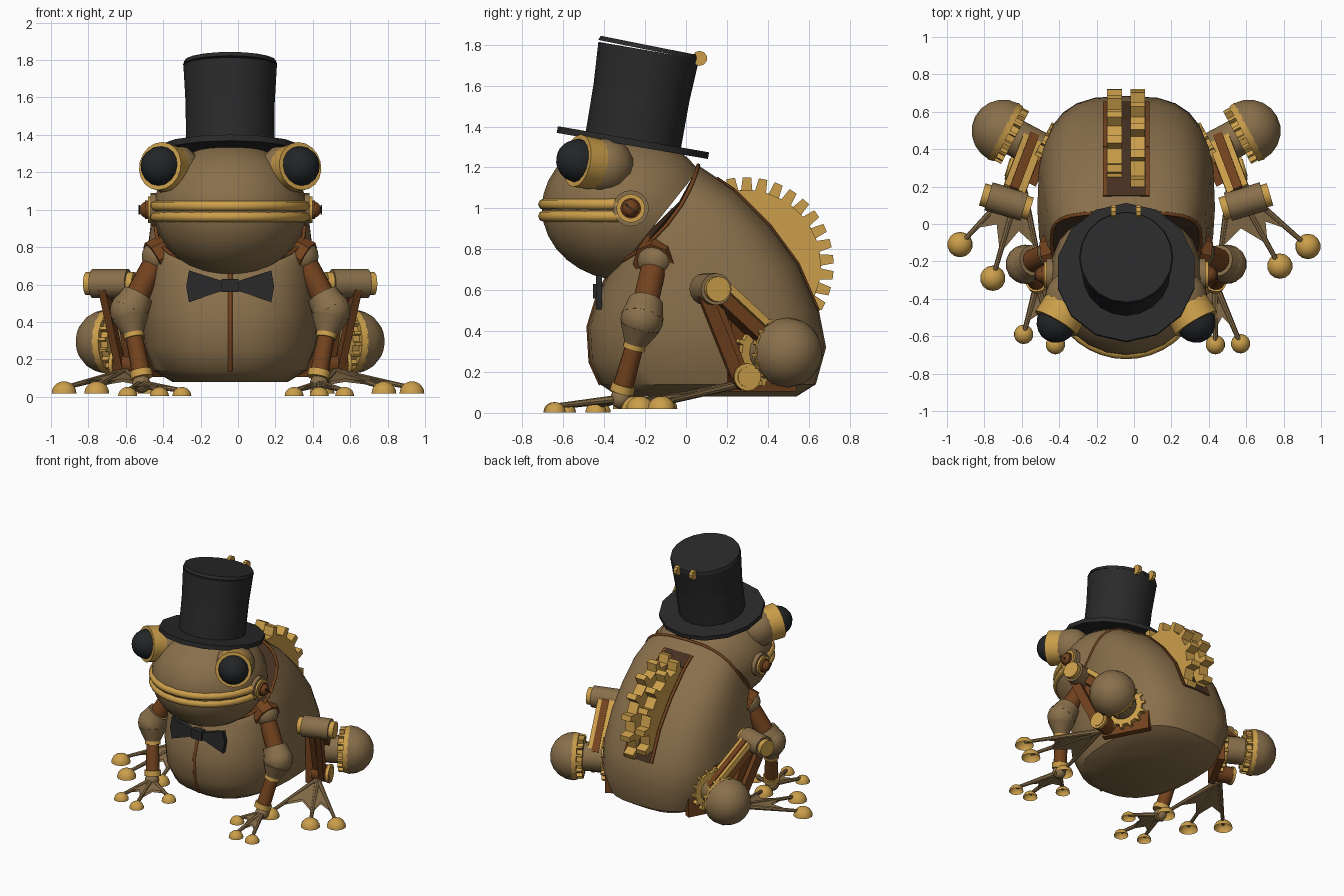
import bpy, bmesh, math
from mathutils import Vector, Matrix

if "Cube" in bpy.data.objects:
    bpy.data.objects.remove(bpy.data.objects["Cube"])

CX = -0.042  # body centre line


def material(name, rgb):
    m = bpy.data.materials.new(name)
    m.use_nodes = True
    m.diffuse_color = (*rgb, 1)
    m.node_tree.nodes["Principled BSDF"].inputs["Base Color"].default_value = (*rgb, 1)
    return m


BROWN = material("bronze brown", (0.25, 0.16, 0.07))
GOLD = material("brass gold", (0.6, 0.345, 0.07))
RED = material("copper red brown", (0.17, 0.055, 0.013))
BLACK = material("felt black", (0.023, 0.023, 0.024))
EYE = material("eye black", (0.016, 0.018, 0.02))
DARK = material("dark hollow", (0.06, 0.03, 0.015))


def finish(name, bm, *mats):
    bmesh.ops.recalc_face_normals(bm, faces=bm.faces)
    for f in bm.faces:
        f.smooth = True
    for e in bm.edges:
        e.smooth = e.calc_face_angle(0) < 0.6
    me = bpy.data.meshes.new(name)
    bm.to_mesh(me)
    bm.free()
    for m in mats:
        me.materials.append(m)
    ob = bpy.data.objects.new(name, me)
    bpy.context.collection.objects.link(ob)
    return ob


def frame(p, axis):
    return Matrix.Translation(p) @ Vector(axis).to_track_quat('Z', 'Y').to_matrix().to_4x4()


def rod(name, a, b, r1, r2, mat, n=14):
    a, b = Vector(a), Vector(b)
    bm = bmesh.new()
    bmesh.ops.create_cone(bm, cap_ends=True, segments=n, radius1=r1, radius2=r2,
                          depth=(b - a).length, matrix=frame((a + b) / 2, b - a))
    return finish(name, bm, mat)


def ball(name, p, r, mat, axis=(0, 0, 1), stretch=(1, 1, 1), half=False, n=14):
    bm = bmesh.new()
    bmesh.ops.create_uvsphere(bm, u_segments=n, v_segments=10, radius=r)
    if half:
        cut = bmesh.ops.bisect_plane(bm, geom=bm.verts[:] + bm.edges[:] + bm.faces[:],
                                     plane_co=(0, 0, 0), plane_no=(0, 0, 1), clear_inner=True)
        bmesh.ops.holes_fill(bm, edges=[e for e in cut["geom_cut"] if isinstance(e, bmesh.types.BMEdge)])
    bmesh.ops.transform(bm, matrix=frame(p, axis) @ Matrix.Diagonal((*stretch, 1)), verts=bm.verts)
    return finish(name, bm, mat)


def beam(name, a, b, side, width, thick, mat):
    """Box bar from a to b; width runs along the side direction."""
    a, b = Vector(a), Vector(b)
    z = (b - a).normalized()
    x = (Vector(side) - z * z.dot(Vector(side))).normalized()
    rot = Matrix((x, z.cross(x), z)).transposed().to_4x4()
    bm = bmesh.new()
    bmesh.ops.create_cube(bm, size=1, matrix=Matrix.Translation((a + b) / 2) @ rot
                          @ Matrix.Diagonal((width, thick, (b - a).length, 1)))
    return finish(name, bm, mat)


def prism(name, pts, mat, depth, matrix=Matrix()):
    bm = bmesh.new()
    f = bm.faces.new([bm.verts.new(p) for p in pts])
    f.normal_update()
    up = f.normal * depth
    ext = bmesh.ops.extrude_face_region(bm, geom=[f])
    bmesh.ops.translate(bm, vec=up, verts=[v for v in ext["geom"] if isinstance(v, bmesh.types.BMVert)])
    bmesh.ops.translate(bm, vec=-up / 2, verts=bm.verts)
    bmesh.ops.transform(bm, matrix=matrix, verts=bm.verts)
    return finish(name, bm, mat)


def gear(name, p, axis, root, tip, teeth, thick, mat, phase=0.0):
    pts = []
    for i in range(teeth):
        for off, r in ((0, root), (0.07, tip), (0.33, tip), (0.4, root)):
            t = math.tau * (i + off + phase) / teeth
            pts.append((r * math.cos(t), r * math.sin(t), 0))
    return prism(name, pts, mat, thick, frame(p, axis))


def tube(name, pts, r, mat, cyclic=False):
    cu = bpy.data.curves.new(name, 'CURVE')
    cu.dimensions = '3D'
    cu.bevel_depth, cu.bevel_resolution, cu.use_fill_caps = r, 2, True
    sp = cu.splines.new('POLY')
    sp.points.add(len(pts) - 1)
    for q, p in zip(sp.points, pts):
        q.co = (*p, 1)
    sp.use_cyclic_u = cyclic
    cu.materials.append(mat)
    ob = bpy.data.objects.new(name, cu)
    bpy.context.collection.objects.link(ob)
    bpy.ops.object.select_all(action='DESELECT')
    ob.select_set(True)
    bpy.context.view_layer.objects.active = ob
    bpy.ops.object.convert(target='MESH')


# Body: tilted rings given by front (y, z), back (y, z), half width and side sag
RINGS = [(-.33, .08, .54, .08, .31, 0), (-.42, .14, .635, .14, .41, 0), (-.47, .25, .685, .32, .465, 0),
         (-.48, .42, .65, .50, .475, 0), (-.44, .55, .55, .73, .46, 0), (-.41, .62, .41, .92, .445, .01),
         (-.385, .67, .24, 1.09, .43, .03), (-.37, .71, .06, 1.21, .40, .06)]
SEG = 28


def body_ring(fy, fz, by, bz, w, sag):
    out = []
    for i in range(SEG):
        c, s = math.cos(math.tau * i / SEG), math.sin(math.tau * i / SEG)
        power = 0.68 if c > 0 else 0.85  # boxier at the back
        k = math.copysign(abs(c) ** power, c)
        side = sag * (1 - k * k)
        out.append(Vector((CX + w * math.copysign(abs(s) ** power, s),
                           (fy + by) / 2 + k * (by - fy) / 2 + side,
                           (fz + bz) / 2 + k * (bz - fz) / 2 - side * .7)))
    return out


bm = bmesh.new()
rows = [[bm.verts.new(p) for p in body_ring(*r)] for r in RINGS]
for lo, hi in zip(rows, rows[1:]):
    for i in range(SEG):
        j = (i + 1) % SEG
        bm.faces.new((lo[i], lo[j], hi[j], hi[i]))
bm.faces.new(rows[0])
bm.faces.new(rows[-1]).material_index = 1
finish("body", bm, BROWN, DARK)
tube("collar_rim", body_ring(*RINGS[-1]), 0.010, RED, True)
tube("belly_seam", [(CX, r[0] + .007, r[1]) for r in RINGS[1:]], 0.014, RED)

# Slot and twin gears on the back
backs = [Vector((CX, r[2], r[3])) for r in RINGS[3:7]]
backs.append(backs[-1].lerp(Vector((CX, RINGS[7][2], RINGS[7][3])), .5))
for a, b in zip(backs, backs[1:]):
    beam("back_slot_frame", a, b, (1, 0, 0), 0.25, 0.008, RED)
    beam("back_slot_hollow", a, b, (1, 0, 0), 0.21, 0.012, DARK)
for x, ph in ((-.063, 0), (.062, .5)):
    gear("back_gear", (CX + x, .29, .72), (1, 0, 0), .37, .432, 17, .08, GOLD, ph)

# Head: ellipsoid cut by the tilted neck plane
bm = bmesh.new()
bmesh.ops.create_uvsphere(bm, u_segments=24, v_segments=16, radius=1,
                          matrix=Matrix.Translation((CX, -.29, 1.0)) @ Matrix.Diagonal((.41, .415, .355, 1)))
cut = bmesh.ops.bisect_plane(bm, geom=bm.verts[:] + bm.edges[:] + bm.faces[:], plane_co=(0, .07, 1.2),
                             plane_no=(0, .78, -.62), clear_outer=True)
bmesh.ops.holes_fill(bm, edges=[e for e in cut["geom_cut"] if isinstance(e, bmesh.types.BMEdge)])
finish("head", bm, BROWN)

# Lips
for z in (1.02, .962):
    tube("lip", [(CX + .405 * math.sin(t), -.27 - .425 * math.cos(t), z)
                 for t in (math.pi * (i / 20 - .5) for i in range(21))], .028, GOLD)

# Bow tie
for s in (-1, 1):
    prism("bow_wing", [(CX + s * x, -.425, z) for x, z in
                       ((.03, .615), (.22, .675), (.235, .59), (.22, .505), (.03, .57))], BLACK, .03)
beam("bow_knot", (CX, -.43, .56), (CX, -.43, .63), (1, 0, 0), .09, .05, BLACK)

# Top hat, leaning back, with a lid hinged at the rear
up = Vector((0, .17, .985)).normalized()
lid_up = Vector((0, .195, .98)).normalized()
hat = Vector((CX, -.26, 1.32))
rod("hat_brim", hat - up * .015, hat + up * .018, .375, .375, BLACK, 14)
rod("hat_crown_lower", hat, hat + up * .25, .236, .238, BLACK, 20)
rod("hat_crown_upper", hat + up * .25, hat + up * .458, .238, .25, BLACK, 20)
lid = hat + up * .461
rod("hat_lid", lid, lid + lid_up * .022, .252, .245, BLACK, 20)
for x in (-.067, .067):
    p = hat + up * .45 + Vector((x, .25, -.03))
    rod("hat_hinge", p - Vector((.013, 0, 0)), p + Vector((.013, 0, 0)), .037, .037, GOLD, 10)


# Foot: webbing, toe rods and toe pads fanned from a joint
def foot(name, joint, toes, pad, base_z):
    joint = Vector(joint)
    tips = [Vector((x, y, base_z + .03)) for x, y in toes]
    edge = []
    for i, t in enumerate(tips):
        edge.append(joint.lerp(t, .75))
        if i < 2:
            edge.append(joint.lerp((t + tips[i + 1]) / 2, .55))
    bm = bmesh.new()
    for dz in (-.008, .008):
        c = bm.verts.new(joint + Vector((0, 0, dz)))
        vs = [bm.verts.new(p + Vector((0, 0, dz))) for p in edge]
        for a, b in zip(vs, vs[1:]):
            bm.faces.new((c, a, b))
    finish(name + "_web", bm, BROWN)
    for t in tips:
        rod(name + "_toe", joint, t, .02, .012, BROWN, 8)
        ball(name + "_pad", t - Vector((0, 0, .03)), pad, GOLD, half=True, stretch=(1, 1, .95))


HIND = {1: ((.93, -.12), (.78, -.225), (.45, -.25)), -1: ((-.93, -.11), (-.755, -.29), (-.50, -.24))}
HAND = {1: ((.57, -.64), (.435, -.645), (.30, -.44)), -1: ((-.59, -.59), (-.42, -.645), (-.30, -.42))}

for s in (-1, 1):
    def P(x, y, z):
        return Vector((CX + s * x, y, z))

    # Eye
    look = Vector((s * .5, -.85, .16)).normalized()
    e = P(.365, -.515, 1.23)
    ball("eye_mount", e - look * .14, .142, BROWN, look)
    rod("eye_socket", e - look * .12, e + look * .02, .125, .13, GOLD, 18)
    ball("eyeball", e + look * .01, .108, EYE, look, half=True, stretch=(1, 1, 1.05), n=16)

    # Jaw pivot
    for nm, x0, x1, r, m in (("jaw_washer", .36, .425, .088, BROWN), ("jaw_ring", .36, .44, .07, GOLD),
                             ("jaw_screw", .36, .455, .05, RED)):
        rod(nm, P(x0, -.27, 1.0), P(x1, -.27, 1.0), r, r, m, 18)
    ball("jaw_screw_head", P(.442, -.27, 1.0), .045, RED)
    beam("jaw_screw_slot", P(.486, -.295, 1.02), P(.486, -.245, .98), (1, 0, 0), .008, .012, DARK)

    # Arm
    sh, el, wr = P(.385, -.15, .75), P(.54, -.215, .46), P(.475, -.31, .12)
    rod("shoulder_socket", P(.28, -.12, .80), P(.41, -.16, .73), .10, .105, RED, 8)
    ball("shoulder", sh, .09, BROWN)
    rod("upper_arm", sh, el, .062, .066, RED)
    d = (el - sh).normalized()
    rod("elbow_cuff", el - d * .10, el, .085, .105, BROWN)
    ball("elbow", el, .105, BROWN)
    fd = (wr - el).normalized()
    rod("elbow_taper", el + fd * .04, el + fd * .13, .10, .055, BROWN)
    rod("elbow_ring", el + fd * .12, el + fd * .155, .055, .055, GOLD)
    rod("forearm", el + fd * .14, wr, .045, .05, RED)
    rod("wrist_ring", wr - fd * .02, wr + fd * .02, .06, .06, GOLD)
    ball("palm", wr + Vector((0, -.01, -.05)), .05, BROWN)
    foot("hand", wr + Vector((0, -.01, -.05)), HAND[s], .052, .003)

    # Hip: body frame, drive gear, axle and domed wheel
    n = Vector((s * .88, .47, 0)).normalized()
    hip = P(.655, .495, .295)
    inner = hip - n * .265
    beam("hip_frame", inner - Vector((0, 0, .19)), inner + Vector((0, 0, .17)), n, .05, .36, RED)
    gear("hip_drive_gear", hip - n * .225, n, .14, .165, 14, .04, GOLD)
    rod("hip_axle", hip - n * .25, hip, .10, .10, BROWN, 16)
    gear("hip_wheel_gear", hip - n * .05, n, .135, .16, 16, .04, GOLD)
    rod("hip_rim", hip - n * .03, hip + n * .005, .165, .172, GOLD, 20)
    ball("hip_dome", hip, .172, BROWN, n, half=True, n=18)

    # Hind leg
    knee, ankle = P(.64, .12, .605), P(.56, .28, .175)
    kn = Vector((s * .95, .28, 0)).normalized()
    rod("knee", knee - kn * .10, knee + kn * .10, .078, .078, BROWN, 16)
    rod("knee_pin", knee - kn * .135, knee + kn * .135, .062, .062, GOLD, 16)
    top, root = P(.60, .15, .58), P(.49, .44, .31)
    lift = Vector((0, .03, .04))
    beam("thigh", root, top, n, .10, .07, RED)
    beam("thigh_plate", root + lift, top + lift, n, .12, .035, GOLD)
    beam("thigh_inlay", root + lift * 1.3, top + lift * 1.3, n, .05, .022, RED)
    for k in (-1, 1):
        shift = kn * .04 * k + Vector((0, -.02 - .022 * k, -.012 - .012 * k))
        beam("shin_bar", knee + shift, ankle + shift * .7, kn, .04, .065, RED)
    rod("ankle", ankle - kn * .055, ankle + kn * .055, .062, .062, RED, 14)
    rod("ankle_pin", ankle - kn * .08, ankle + kn * .08, .05, .05, GOLD, 14)
    rod("ankle_cap", ankle + kn * .055, ankle + kn * .075, .068, .068, GOLD, 14)
    foot("hind_foot", ankle + Vector((0, -.04, -.04)), HIND[s], .068, .018)
